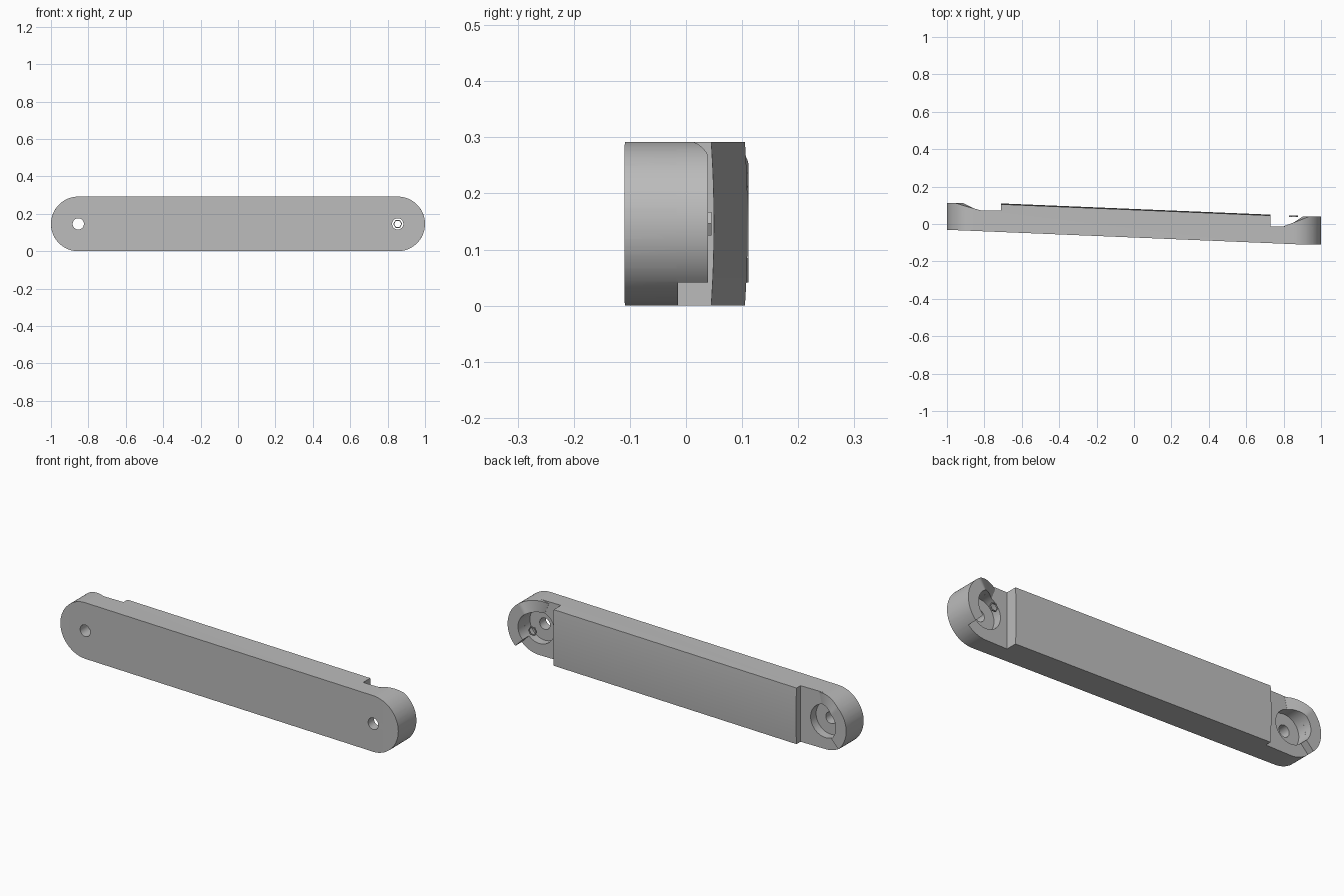
import bpy, bmesh, math
from mathutils import Matrix

cube = bpy.data.objects.get("Cube")
if cube:
    bpy.data.objects.remove(cube, do_unlink=True)

R = 0.146          # end radius, half the height
CX = 1 - R         # pivot centres at x = +-CX

grey = bpy.data.materials.new("mid_grey")
grey.use_nodes = True
grey.diffuse_color = (0.5, 0.5, 0.5, 1)
grey.node_tree.nodes["Principled BSDF"].inputs["Base Color"].default_value = (0.5, 0.5, 0.5, 1)


def finish(name, bm):
    bmesh.ops.recalc_face_normals(bm, faces=bm.faces)
    me = bpy.data.meshes.new(name)
    bm.to_mesh(me)
    bm.free()
    me.materials.append(grey)
    ob = bpy.data.objects.new(name, me)
    bpy.context.collection.objects.link(ob)
    return ob


def loft(name, rings):
    """Closed solid through a list of equal-length rings."""
    bm = bmesh.new()
    vs = [[bm.verts.new(p) for p in ring] for ring in rings]
    n = len(vs[0])
    for a, b in zip(vs, vs[1:]):
        for i in range(n):
            j = (i + 1) % n
            bm.faces.new((a[i], a[j], b[j], b[i]))
    bm.faces.new(vs[0])
    bm.faces.new(vs[-1][::-1])
    return finish(name, bm)


def disc(name, x, r, y0, y1, sides=48):
    """Round or polygonal prism along y."""
    ring = [(x + r * math.cos(math.tau * i / sides), R + r * math.sin(math.tau * i / sides))
            for i in range(sides)]
    return loft(name, [[(px, y, pz) for px, pz in ring] for y in (y0, y1)])


def boolean(target, cutter, operation):
    mod = target.modifiers.new("cut", 'BOOLEAN')
    mod.operation = operation
    mod.solver = 'EXACT'
    mod.object = cutter
    bpy.context.view_layer.objects.active = target
    bpy.ops.object.modifier_apply(modifier=mod.name)
    bpy.data.objects.remove(cutter, do_unlink=True)


def smooth(ob):
    bpy.ops.object.select_all(action='DESELECT')
    ob.select_set(True)
    bpy.context.view_layer.objects.active = ob
    bpy.ops.object.shade_smooth_by_angle(angle=math.radians(25))


LEFT_FLOOR, RIGHT_FLOOR = 0.072, -0.014


# Arm: stepped plan profile with a slightly crowned back
def plan(z):
    drop = 0.005 * ((z - R) / R) ** 2
    return [(x, y, z) for x, y in (
        (-1.1, -0.033), (-0.95, -0.033), (0.72, -0.102), (0.8, -0.1055), (0.88, -0.109),
        (0.95, -0.11), (1.1, -0.11), (1.1, RIGHT_FLOOR), (0.73, RIGHT_FLOOR),
        (0.73, 0.05 - drop), (-0.71, 0.11 - drop), (-0.71, LEFT_FLOOR), (-1.1, LEFT_FLOOR))]


arm = loft("arm", [plan(-0.01 + (2 * R + 0.02) * i / 12) for i in range(13)])

# Rounded ends
steps = 32
outline = [(s * CX + R * math.cos(a), R + R * math.sin(a))
           for s, start in ((1, -math.pi / 2), (-1, math.pi / 2))
           for a in (start + math.pi * i / steps for i in range(steps + 1))]
stadium = loft("stadium", [[(x, y, z) for x, z in outline] for y in (-0.3, 0.3)])
boolean(arm, stadium, 'INTERSECT')

# Round pockets and pivot holes
POCKET = 0.086
for side, floor in ((1, RIGHT_FLOOR), (-1, LEFT_FLOOR)):
    boolean(arm, disc("pocket", side * CX, POCKET, floor - 0.045, 0.3), 'DIFFERENCE')
    boolean(arm, disc("hole", side * CX, 0.03, -0.3, 0.3, 32), 'DIFFERENCE')
smooth(arm)


# Cam ramps: rise from the upper edge, run round the tip and drop off sharply
def cam(name, side, floor, crest, start, full):
    end, count = -46, 40
    rings = []
    for i in range(count + 1):
        deg = start + (end - start) * i / count
        t = min(1, (start - deg) / (start - full))
        top = floor + 0.001 + (crest - floor) * t
        c, s = math.cos(math.radians(deg)), math.sin(math.radians(deg))
        rings.append([(side * (CX + r * c), y, R + r * s) for r, y in (
            (POCKET, floor - 0.003), (R, floor - 0.003), (R, top), (POCKET, top))])
    smooth(loft(name, rings))


cam("left_cam", 1, RIGHT_FLOOR, 0.038, 112, 58)
cam("right_cam", -1, LEFT_FLOOR, 0.11, 104, 49)

# Small hexagonal washer over the left pivot
washer = disc("hex_washer", CX, 0.024, 0.038, 0.045, 6)
boolean(washer, disc("bore", CX, 0.019, 0, 0.1, 6), 'DIFFERENCE')
